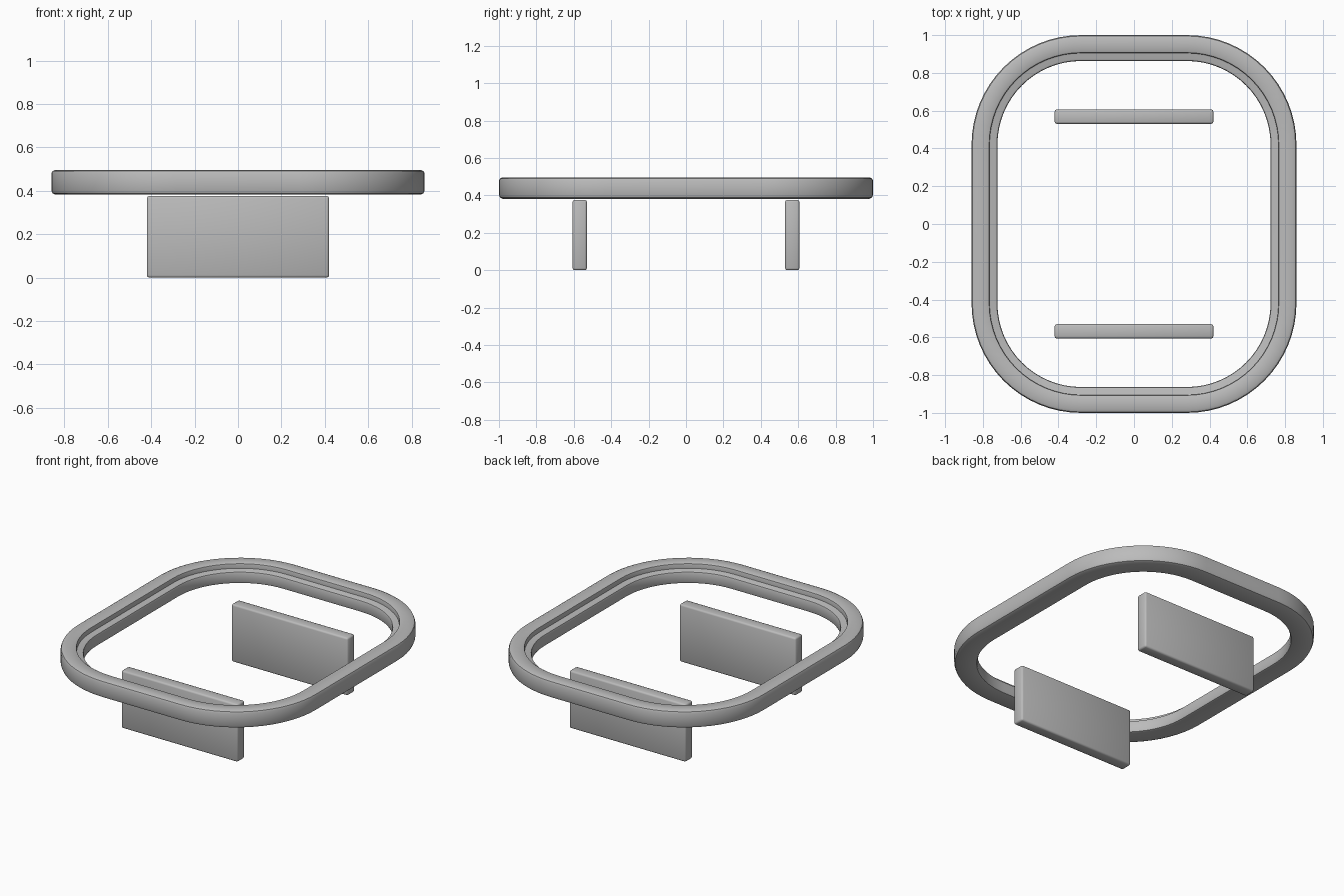
import bpy, bmesh, math

if "Cube" in bpy.data.objects:
    bpy.data.objects.remove(bpy.data.objects["Cube"])

grey = bpy.data.materials.new("mid grey")
grey.diffuse_color = (0.5, 0.5, 0.5, 1)
grey.use_nodes = True
grey.node_tree.nodes["Principled BSDF"].inputs["Base Color"].default_value = grey.diffuse_color


def make_object(name, bm):
    bmesh.ops.recalc_face_normals(bm, faces=bm.faces)
    mesh = bpy.data.meshes.new(name)
    bm.to_mesh(mesh)
    bm.free()
    mesh.materials.append(grey)
    obj = bpy.data.objects.new(name, mesh)
    bpy.context.collection.objects.link(obj)
    bpy.ops.object.select_all(action='DESELECT')
    bpy.context.view_layer.objects.active = obj
    obj.select_set(True)
    return obj


def rounded_loop(inset, steps=16):
    """Rounded rectangle outline, moved inwards by inset."""
    points = []
    for i, (sx, sy) in enumerate([(1, 1), (-1, 1), (-1, -1), (1, -1)]):
        for k in range(steps + 1):
            a = math.pi / 2 * (i + k / steps)
            r = 0.58 - inset
            points.append((sx * 0.28 + r * math.cos(a), sy * 0.42 + r * math.sin(a)))
    return points


# Top frame: stepped section (inset, height) swept round the outline
section = [(0.020, 0.382), (0.006, 0.388), (0, 0.402), (0, 0.478), (0.005, 0.490),
           (0.018, 0.496), (0.086, 0.496), (0.093, 0.492), (0.095, 0.485),
           (0.095, 0.463), (0.102, 0.460), (0.126, 0.460), (0.134, 0.456),
           (0.137, 0.448), (0.137, 0.394), (0.133, 0.385), (0.125, 0.382)]
bm = bmesh.new()
rings = [[bm.verts.new((x, y, z)) for x, y in rounded_loop(d)] for d, z in section]
for a, b in zip(rings, rings[1:] + rings[:1]):
    for i in range(len(a)):
        j = (i + 1) % len(a)
        bm.faces.new((a[i], a[j], b[j], b[i]))
make_object("top_frame", bm)
bpy.ops.object.shade_smooth_by_angle(angle=math.radians(40))

# Two upright panel legs with softly rounded edges
for name, y in (("front_leg", -0.568), ("back_leg", 0.568)):
    bm = bmesh.new()
    bmesh.ops.create_cube(bm, size=1)
    for v in bm.verts:
        v.co = (v.co.x * 0.84, y + v.co.y * 0.076, 0.188 + v.co.z * 0.376)
    bmesh.ops.bevel(bm, geom=bm.edges[:], offset=0.011, segments=2,
                    profile=0.5, affect='EDGES')
    make_object(name, bm)
    bpy.ops.object.shade_smooth()
